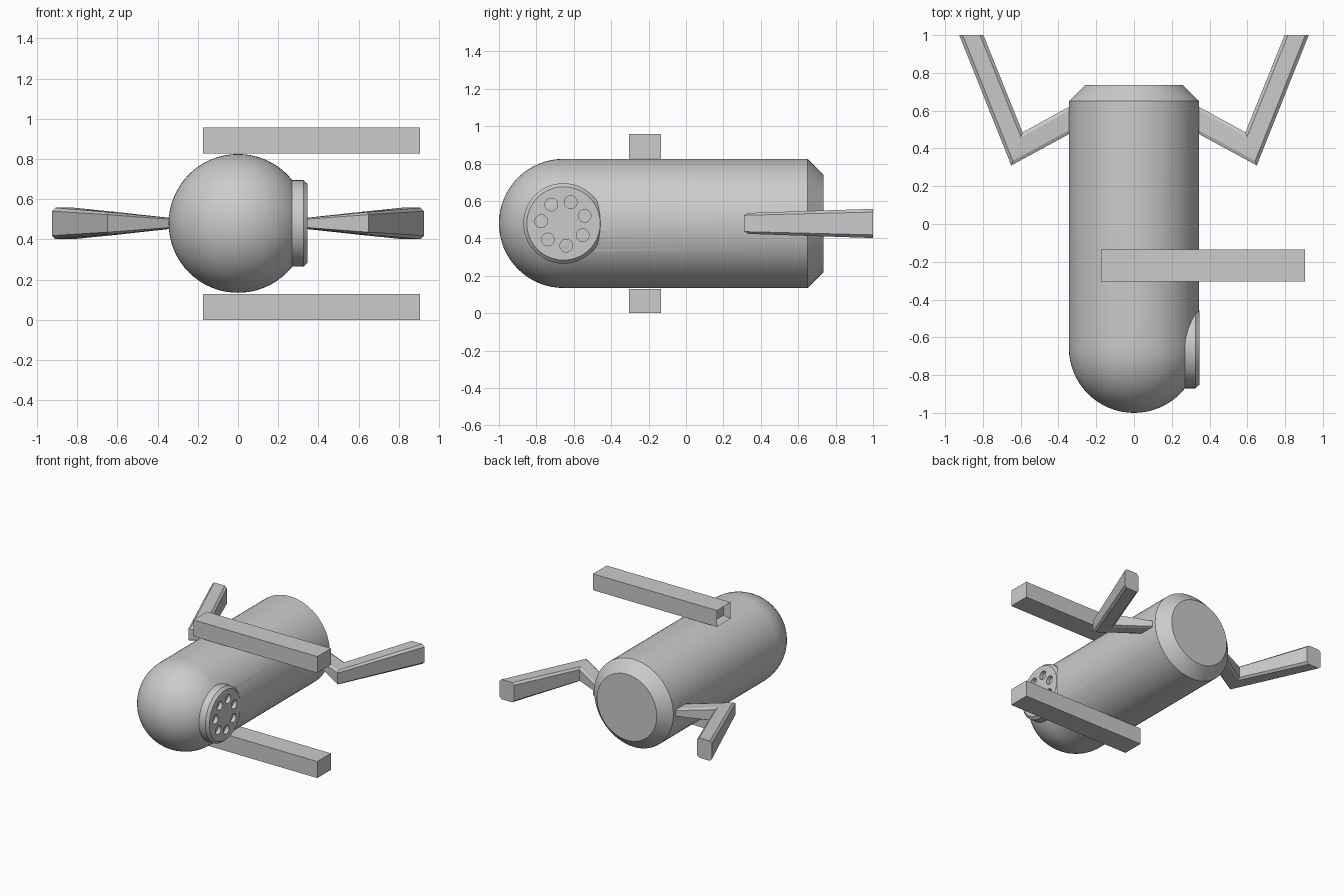
import bpy, bmesh
from math import sin, cos, pi, radians
from mathutils import Matrix, Vector

if "Cube" in bpy.data.objects:
    bpy.data.objects.remove(bpy.data.objects["Cube"])

CZ = 0.48          # height of the body axis
R = 0.345          # body radius
PORT_Y = -0.655    # centre of the nose sphere and the side port


def finish(name, bm):
    bmesh.ops.recalc_face_normals(bm, faces=bm.faces)
    me = bpy.data.meshes.new(name)
    bm.to_mesh(me)
    bm.free()
    ob = bpy.data.objects.new(name, me)
    bpy.context.collection.objects.link(ob)
    return ob


def lathe(name, profile, matrix, steps=64):
    """Spin (radius, height) points round z, then place with matrix."""
    bm = bmesh.new()
    vs = [bm.verts.new((r, 0, h)) for r, h in profile]
    es = [bm.edges.new(p) for p in zip(vs, vs[1:])]
    bmesh.ops.spin(bm, geom=vs + es, cent=(0, 0, 0), axis=(0, 0, 1),
                   angle=2 * pi, steps=steps)
    bmesh.ops.remove_doubles(bm, verts=bm.verts, dist=1e-5)
    bm.transform(matrix)
    return finish(name, bm)


def activate(ob):
    bpy.ops.object.select_all(action='DESELECT')
    ob.select_set(True)
    bpy.context.view_layer.objects.active = ob


def cut_and_smooth(ob, cutter):
    activate(ob)
    mod = ob.modifiers.new("holes", 'BOOLEAN')
    mod.operation = 'DIFFERENCE'
    mod.solver = 'EXACT'
    mod.object = cutter
    bpy.ops.object.modifier_apply(modifier=mod.name)
    bpy.ops.object.shade_smooth_by_angle(angle=radians(30))


# Capsule body: round nose at -y, chamfered flat tail at +y
nose = [(R * sin(a), PORT_Y - R * cos(a))
        for a in (i * pi / 32 for i in range(17))]
body = lathe("body", nose + [(R, 0.65), (0.26, 0.735), (0, 0.735)],
             Matrix.Translation((0, 0, CZ)) @ Matrix.Rotation(-pi / 2, 4, 'X'))

# Round port plate on the right of the nose
to_x = Matrix.Translation((0, PORT_Y, CZ)) @ Matrix.Rotation(pi / 2, 4, 'Y')
port = lathe("port_plate", [(0, 0.2), (0.215, 0.2), (0.215, 0.325),
                            (0.196, 0.346), (0, 0.346)], to_x)

# Ring of seven holes
bm = bmesh.new()
for i in range(7):
    a = radians(20) + i * 2 * pi / 7
    pos = Vector((0.366, PORT_Y + 0.12 * cos(a), CZ + 0.12 * sin(a)))
    bmesh.ops.create_cone(bm, cap_ends=True, segments=24, radius1=0.034,
                          radius2=0.034, depth=0.1,
                          matrix=Matrix.Translation(pos) @ Matrix.Rotation(pi / 2, 4, 'Y'))
holes = finish("hole_cutter", bm)
cut_and_smooth(port, holes)
cut_and_smooth(body, holes)
bpy.data.objects.remove(holes)

# Clamp bars above and below, with a recessed left end
for name, z0, z1 in (("lower_bar", 0, 0.13), ("upper_bar", 0.828, 0.957)):
    bm = bmesh.new()
    bmesh.ops.create_cube(bm, size=1)
    bm.transform(Matrix.Translation((0.365, -0.22, (z0 + z1) / 2))
                 @ Matrix.Diagonal((1.08, 0.17, z1 - z0, 1)))
    bm.normal_update()
    end = [f for f in bm.faces if f.normal.x < -0.9]
    bmesh.ops.inset_region(bm, faces=end, thickness=0.028)
    bmesh.ops.translate(bm, verts=end[0].verts, vec=(0.05, 0, 0))
    finish(name, bm)

# Bent arms: stations of (outer xy, inner xy, half height)
STATIONS = [((0.25, 0.527), (0.25, 0.672), 0.018),
            ((0.65, 0.31), (0.59, 0.485), 0.056),
            ((0.925, 1.0), (0.797, 1.0), 0.078)]
for name, side in (("right_arm", 1), ("left_arm", -1)):
    bm = bmesh.new()
    rings = []
    for outer, inner, h in STATIONS:
        a, b = Vector(outer), Vector(inner)
        k = 0.78 * h
        ring = []
        for t, z in ((0, -k), (0, k), (0.14, h), (0.86, h),
                     (1, k), (1, -k), (0.86, -h), (0.14, -h)):
            p = a.lerp(b, t)
            ring.append(bm.verts.new((side * p.x, p.y, CZ + z)))
        rings.append(ring)
    for r0, r1 in zip(rings, rings[1:]):
        for i in range(8):
            j = (i + 1) % 8
            bm.faces.new((r0[i], r0[j], r1[j], r1[i]))
    bm.faces.new(rings[0])
    bm.faces.new(rings[-1])
    finish(name, bm)
